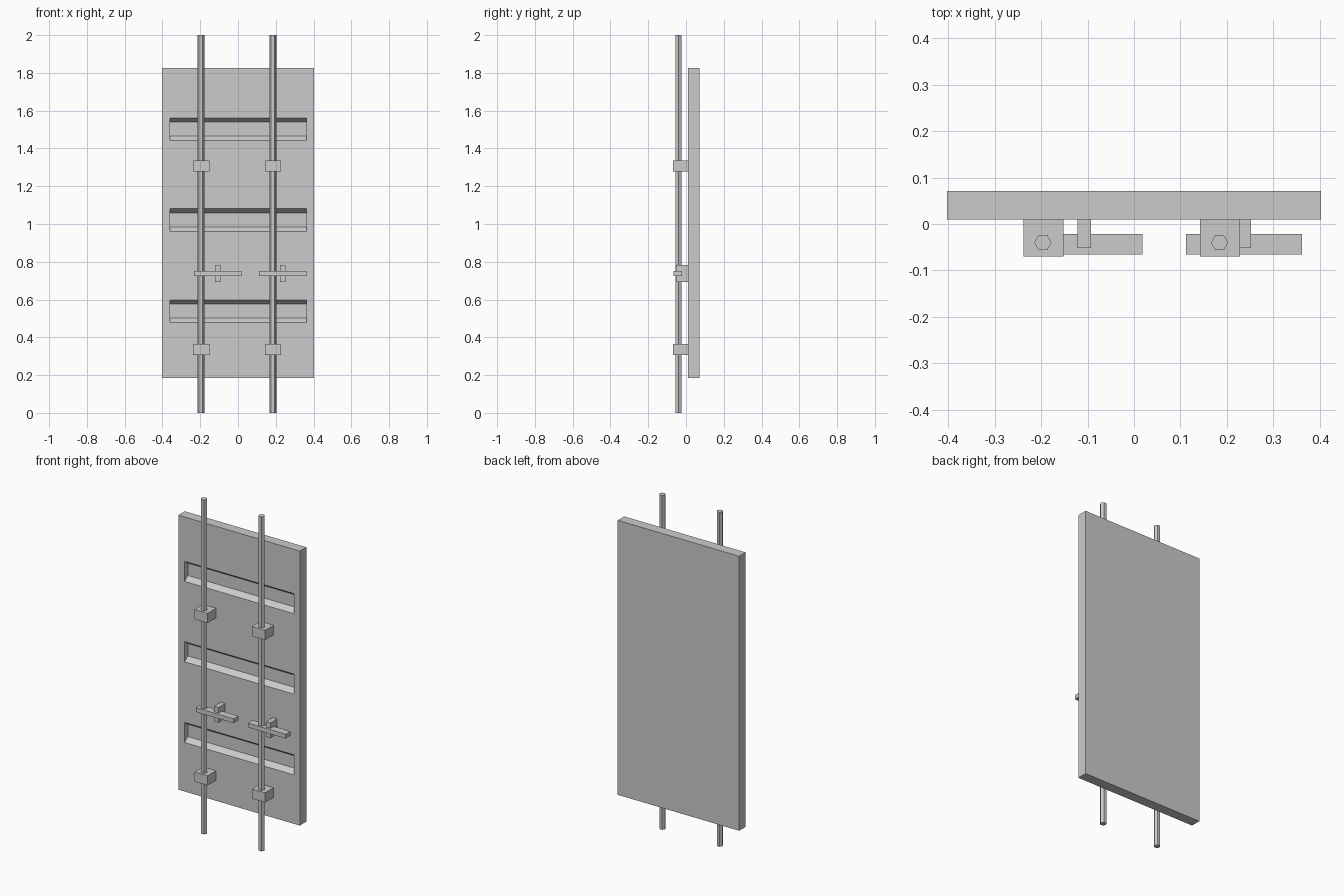
import bpy, bmesh, math

if "Cube" in bpy.data.objects:
    bpy.data.objects.remove(bpy.data.objects["Cube"])


def prism(name, lower, upper):
    """Solid lofted between two matching closed loops of 3D points."""
    bm = bmesh.new()
    a = [bm.verts.new(p) for p in lower]
    b = [bm.verts.new(p) for p in upper]
    n = len(a)
    bm.faces.new(a[::-1])
    bm.faces.new(b)
    for i in range(n):
        j = (i + 1) % n
        bm.faces.new((a[i], a[j], b[j], b[i]))
    bmesh.ops.recalc_face_normals(bm, faces=bm.faces)
    mesh = bpy.data.meshes.new(name)
    bm.to_mesh(mesh)
    bm.free()
    ob = bpy.data.objects.new(name, mesh)
    bpy.context.collection.objects.link(ob)
    return ob


def box(name, x0, x1, y0, y1, z0, z1):
    ring = [(x0, y0), (x1, y0), (x1, y1), (x0, y1)]
    return prism(name, [(x, y, z0) for x, y in ring], [(x, y, z1) for x, y in ring])


# Door panel
panel = box("door_panel", -0.402, 0.402, 0.01, 0.071, 0.185, 1.827)

# Long recesses pressed into the front, with sloped top and bottom walls
for i, z in enumerate((0.538, 1.021, 1.502)):
    profile = [(-0.01, -0.08), (0.01, -0.06), (0.04, -0.036), (0.04, 0.038), (0.01, 0.06), (-0.01, 0.074)]
    cutter = prism(f"recess_cutter_{i}",
                   [(-0.36, y, z + h) for y, h in profile],
                   [(0.363, y, z + h) for y, h in profile])
    cutter.hide_render = True
    cutter.hide_viewport = False
    cutter.display_type = 'WIRE'
    mod = panel.modifiers.new(f"recess_{i}", 'BOOLEAN')
    mod.operation = 'DIFFERENCE'
    mod.solver = 'EXACT'
    mod.object = cutter

for side, x in (("left", -0.196), ("right", 0.184)):
    # Hexagonal locking rod
    ring = [(x + 0.0185 * math.cos(k * math.pi / 3), -0.04 + 0.0185 * math.sin(k * math.pi / 3))
            for k in range(6)]
    prism(f"{side}_lock_rod", [(a, b, 0) for a, b in ring], [(a, b, 2) for a, b in ring])

    # Guide blocks
    for level, z in (("lower", 0.336), ("upper", 1.308)):
        box(f"{side}_{level}_guide", x - 0.042, x + 0.044, -0.07, 0.01, z - 0.029, z + 0.029)

# Handles and the brackets that hold them
for side, hx, bx in (("left", -0.107, -0.107), ("right", 0.237, 0.237)):
    box(f"{side}_handle", hx - 0.125, hx + 0.125, -0.066, -0.021, 0.724, 0.75)
    box(f"{side}_handle_bracket", bx - 0.015, bx + 0.015, -0.052, 0.01, 0.692, 0.783)
